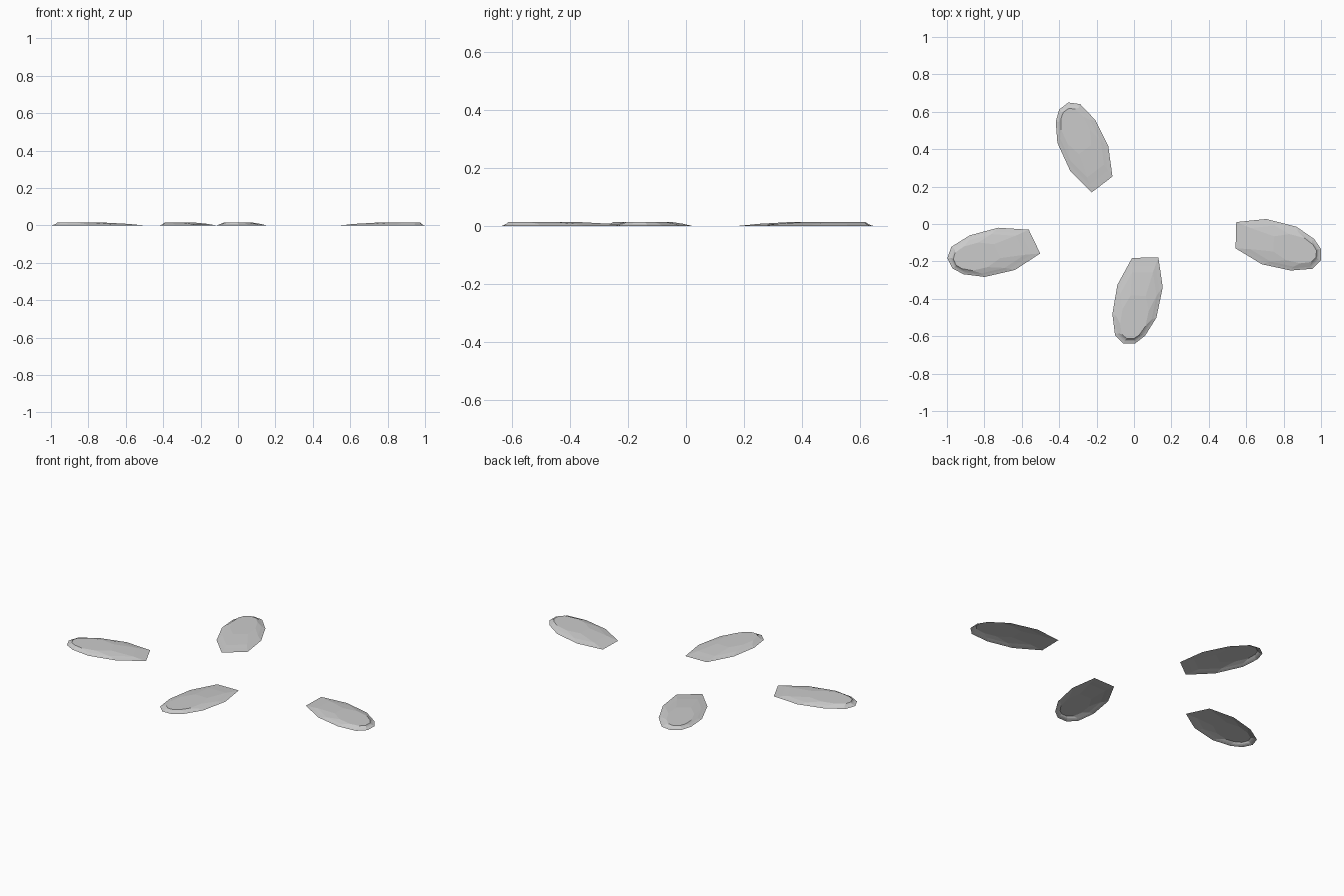
import bpy
import bmesh
from mathutils import Vector

if "Cube" in bpy.data.objects:
    bpy.data.objects.remove(bpy.data.objects["Cube"])

# Ten-sided pad outline: (distance along the pad, offset sideways)
OUTLINE = [(-.014, .069), (.139, .121), (.305, .117), (.411, .075), (.461, .03),
           (.473, -.03), (.438, -.083), (.328, -.118), (.17, -.12), (.014, -.069)]

# Rings from the rim to the raised crown: (start, length scale, width scale, height)
RINGS = [(0, 1, 1, 0), (.043, .88, .89, .004), (.08, .785, .80, .008), (.207, .50, .58, .015)]


def make_pad(name, start, tip):
    start, tip = Vector(start), Vector(tip)
    along = (tip - start).normalized()
    side = Vector((-along.y, along.x))
    bm = bmesh.new()
    rings = []
    for offset, length, width, z in RINGS:
        ring = []
        for u, v in OUTLINE:
            p = start + along * (offset + u * length) + side * (v * width)
            ring.append(bm.verts.new((p.x, p.y, z)))
        rings.append(ring)
    n = len(OUTLINE)
    # Sloped bands between the rings
    for low, high in zip(rings, rings[1:]):
        for i in range(n):
            j = (i + 1) % n
            bm.faces.new((low[j], low[i], high[i], high[j]))
    # Flat crown, open underside
    bm.faces.new(rings[-1][::-1])
    for f in bm.faces:
        if f.normal.z < 0:
            f.normal_flip()
    bm.normal_update()
    for f in bm.faces:
        if f.normal.z < 0:
            f.normal_flip()
    mesh = bpy.data.meshes.new(name)
    bm.to_mesh(mesh)
    bm.free()
    obj = bpy.data.objects.new(name, mesh)
    bpy.context.collection.objects.link(obj)


# Four pads lying on the ground: middle of inner end, middle of tip
make_pad("pad_front", (.06, -.18), (-.025, -.64))
make_pad("pad_right", (.545, -.06), (1.0, -.165))
make_pad("pad_back", (-.171, .211), (-.374, .628))
make_pad("pad_left", (-.532, -.094), (-.989, -.211))
